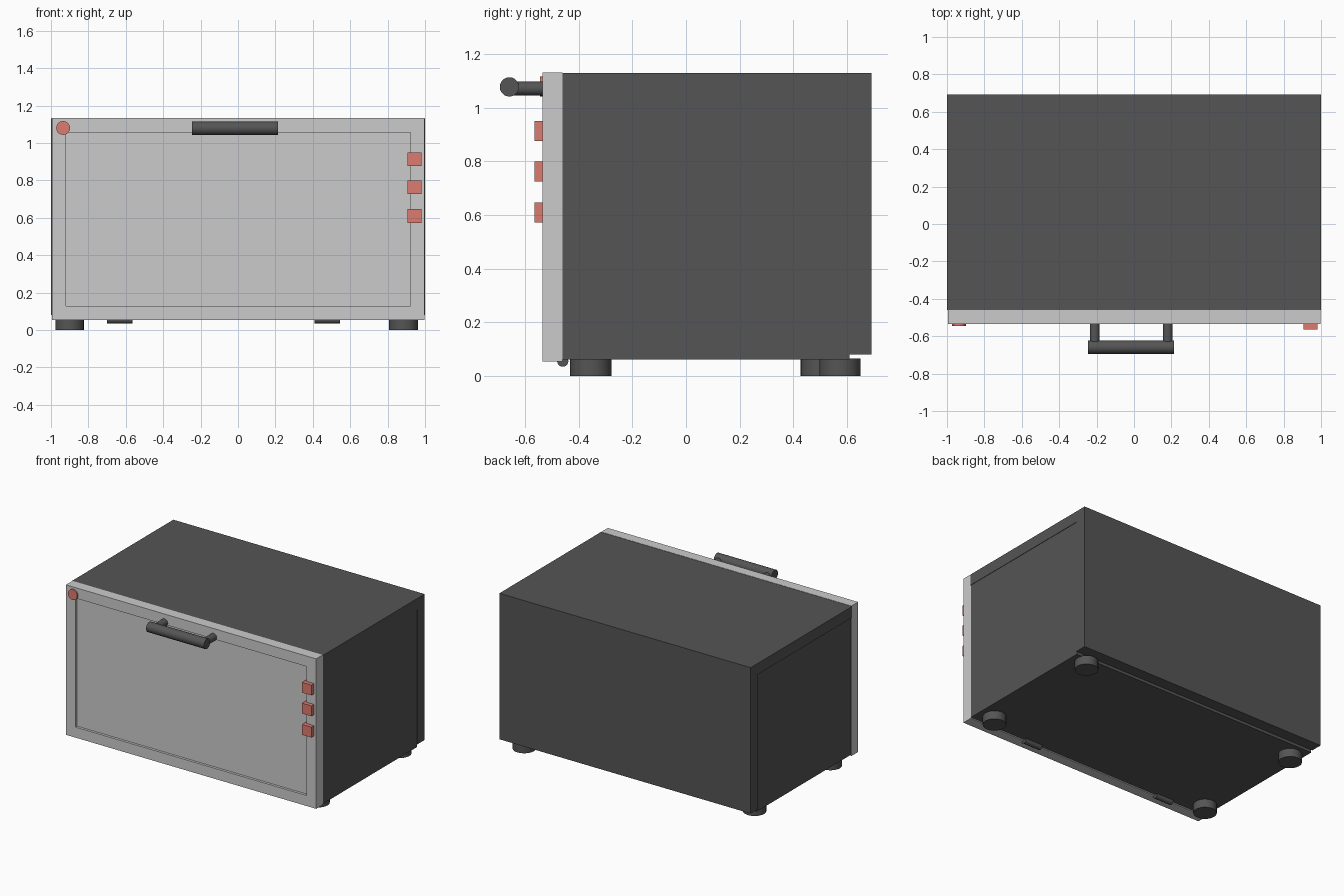
import bpy, bmesh
from math import pi, radians
from mathutils import Matrix, Vector

if "Cube" in bpy.data.objects:
    bpy.data.objects.remove(bpy.data.objects["Cube"])


def material(name, rgb):
    m = bpy.data.materials.new(name)
    m.diffuse_color = (*rgb, 1)
    m.use_nodes = True
    m.node_tree.nodes["Principled BSDF"].inputs["Base Color"].default_value = m.diffuse_color
    return m


DARK = material("dark_grey", (0.09, 0.09, 0.09))
RED = material("red", (0.72, 0.2, 0.16))


def finish(name, bm, mat):
    me = bpy.data.meshes.new(name)
    bm.to_mesh(me)
    bm.free()
    ob = bpy.data.objects.new(name, me)
    bpy.context.collection.objects.link(ob)
    if mat:
        me.materials.append(mat)
    return ob


def box_mesh(lo, hi):
    lo, hi = Vector(lo), Vector(hi)
    bm = bmesh.new()
    bmesh.ops.create_cube(bm, size=1, matrix=Matrix.Translation((lo + hi) / 2)
                          @ Matrix.Diagonal((*(hi - lo), 1)))
    return bm


def box(name, lo, hi, mat=DARK):
    return finish(name, box_mesh(lo, hi), mat)


def cylinder(name, centre, radius, length, axis="Z", mat=DARK, sides=20):
    turn = {"X": Matrix.Rotation(pi / 2, 4, "Y"),
            "Y": Matrix.Rotation(pi / 2, 4, "X"), "Z": Matrix()}[axis]
    bm = bmesh.new()
    bmesh.ops.create_cone(bm, cap_ends=True, segments=sides, radius1=radius,
                          radius2=radius, depth=length,
                          matrix=Matrix.Translation(centre) @ turn)
    ob = finish(name, bm, mat)
    bpy.ops.object.select_all(action="DESELECT")
    ob.select_set(True)
    bpy.context.view_layer.objects.active = ob
    bpy.ops.object.shade_smooth_by_angle(angle=radians(40))
    return ob


# Casing panels around a hollow oven
box("top_panel", (-1, -0.46, 1.05), (1, 0.61, 1.13))
box("back_panel", (-1, 0.61, 0.08), (1, 0.693, 1.13))
box("bottom_panel", (-0.99, -0.46, 0.06), (0.995, 0.61, 0.12))
box("left_panel", (-0.99, -0.46, 0.06), (-0.92, 0.61, 1.05))
box("right_panel", (0.92, -0.46, 0.06), (0.997, 0.61, 1.05))

# Door plate with a shallow recessed window
bm = box_mesh((-0.995, -0.535, 0.053), (0.997, -0.46, 1.132))
front = next(f for f in bm.faces if f.normal.y < -0.9)
bmesh.ops.inset_region(bm, faces=[front], thickness=0.107)
bmesh.ops.extrude_discrete_faces(bm, faces=[front])
window = min((f for f in bm.faces if f.normal.y < -0.9),
             key=lambda f: f.calc_center_median().length_squared
             + (0 if f.calc_area() > 1 else 9))
bmesh.ops.translate(bm, verts=window.verts, vec=(0, 0.018, 0))
bmesh.ops.recalc_face_normals(bm, faces=bm.faces)
finish("door", bm, None)

# Handle: bar on two posts
cylinder("handle_bar", (-0.015, -0.659, 1.078), 0.036, 0.46, "X")
for side, x in (("left", -0.21), ("right", 0.18)):
    cylinder(f"handle_post_{side}", (x, -0.59, 1.072), 0.026, 0.13, "Y")

# Indicator lamp and square buttons
cylinder("indicator_lamp", (-0.935, -0.535, 1.08), 0.037, 0.02, "Y", RED)
for i, z in enumerate((0.61, 0.763, 0.913)):
    box(f"button_{i + 1}", (0.905, -0.565, z - 0.037),
        (0.98, -0.52, z + 0.037), RED)

# Door hinges below the front edge
for side, x in (("left", -0.633), ("right", 0.478)):
    cylinder(f"hinge_{side}", (x, -0.46, 0.055), 0.021, 0.137, "X")

# Feet
for name, x, y in (("front_left", -0.9, -0.355), ("front_right", 0.885, -0.355),
                   ("back_left", -0.9, 0.505), ("back_right", 0.885, 0.575)):
    cylinder(f"foot_{name}", (x, y, 0.0325), 0.077, 0.065)
